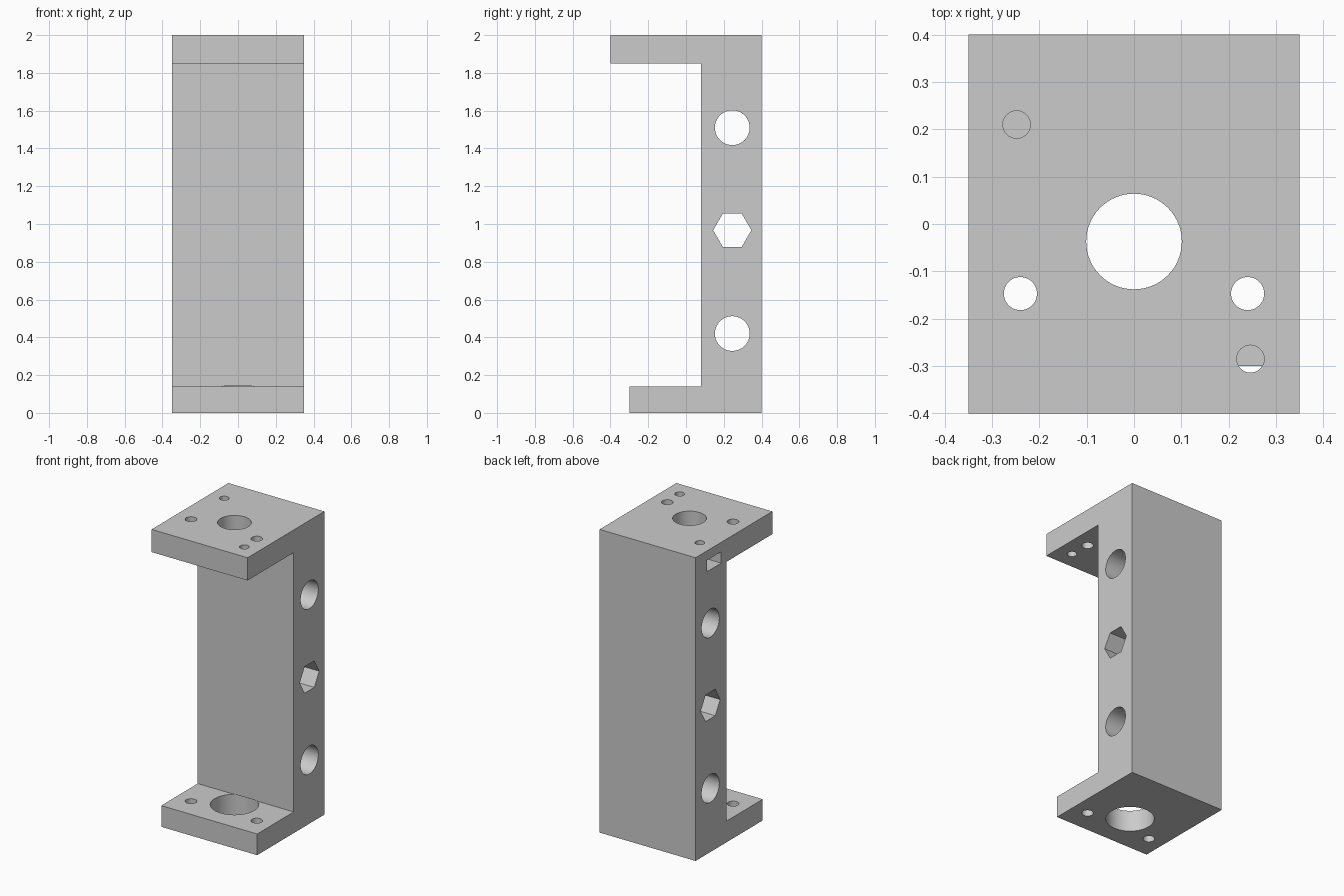
import bpy
import math
from mathutils import Matrix

if "Cube" in bpy.data.objects:
    bpy.data.objects.remove(bpy.data.objects["Cube"], do_unlink=True)

grey = bpy.data.materials.new("light grey")
grey.use_nodes = True
colour = (0.6, 0.6, 0.6, 1.0)
grey.diffuse_color = colour
grey.node_tree.nodes["Principled BSDF"].inputs["Base Color"].default_value = colour

WIDTH = 0.70


def prism(name, outline, length, matrix=Matrix()):
    """Extrude an anticlockwise outline along local z, centred, then place it."""
    n = len(outline)
    verts = [(u, v, s * length / 2) for s in (-1, 1) for u, v in outline]
    faces = [tuple(reversed(range(n))), tuple(range(n, 2 * n))]
    faces += [(i, (i + 1) % n, n + (i + 1) % n, n + i) for i in range(n)]
    mesh = bpy.data.meshes.new(name)
    mesh.from_pydata([matrix @ Matrix.Translation(v).to_translation() for v in verts], [], faces)
    mesh.materials.append(grey)
    obj = bpy.data.objects.new(name, mesh)
    bpy.context.collection.objects.link(obj)
    return obj


def ring(radius, sides):
    steps = [2 * math.pi * i / sides for i in range(sides)]
    return [(radius * math.cos(a), radius * math.sin(a)) for a in steps]


def cut(obj, cutter):
    mod = obj.modifiers.new("cut", 'BOOLEAN')
    mod.operation = 'DIFFERENCE'
    mod.solver = 'EXACT'
    mod.object = cutter
    cutter.hide_render = True
    bpy.context.view_layer.objects.active = obj
    bpy.ops.object.modifier_apply(modifier=mod.name)
    bpy.data.objects.remove(cutter, do_unlink=True)


def drill_down(x, y, radius, low, high, sides=48):
    place = Matrix.Translation((x, y, (low + high) / 2))
    cut(bracket, prism("hole_cutter", ring(radius, sides), high - low, place))


# Local x, y, z become world y, z, x
sideways = Matrix(((0, 0, 1, 0), (1, 0, 0, 0), (0, 1, 0, 0), (0, 0, 0, 1)))


def drill_across(y, z, radius, sides):
    place = Matrix.Translation((0, y, z)) @ sideways
    cut(bracket, prism("cross_cutter", ring(radius, sides), WIDTH + 0.2, place))


# C-shaped body: back wall with a long top flange and a shorter bottom flange
profile = [(0.4, 0), (0.4, 2), (-0.4, 2), (-0.4, 1.85),
           (0.08, 1.85), (0.08, 0.14), (-0.3, 0.14), (-0.3, 0)]
bracket = prism("bracket", list(reversed(profile)), WIDTH, sideways)

# Cross holes through the back wall, with a hexagonal one in the middle
for z, radius, sides in ((1.51, 0.092, 64), (0.967, 0.101, 6), (0.42, 0.092, 64)):
    drill_across(0.245, z, radius, sides)

# Shaft hole in the top flange, wider bearing pocket in the bottom flange
drill_down(0, -0.037, 0.101, 1.8, 2.1, 64)
drill_down(0, -0.037, 0.145, -0.1, 0.142, 64)

# Rod holes, aligned in both flanges
for x in (-0.24, 0.24):
    drill_down(x, -0.147, 0.035, 1.8, 2.1)
    drill_down(x, -0.147, 0.035, -0.1, 0.2)

# Screw holes in the top: one through the flange, one blind into the wall
drill_down(0.246, -0.285, 0.029, 1.8, 2.1)
drill_down(-0.248, 0.21, 0.029, 1.8, 2.1)

# Nut slot opening on one side under the blind screw hole
slot = [(-0.4, 0.133), (-0.165, 0.133), (-0.165, 0.28), (-0.4, 0.28)]
cut(bracket, prism("slot_cutter", slot, 0.075, Matrix.Translation((0, 0, 1.9))))

# Smooth hole walls, crisp edges
bpy.ops.object.select_all(action='DESELECT')
bracket.select_set(True)
bpy.context.view_layer.objects.active = bracket
bpy.ops.object.shade_smooth_by_angle(angle=math.radians(30))
